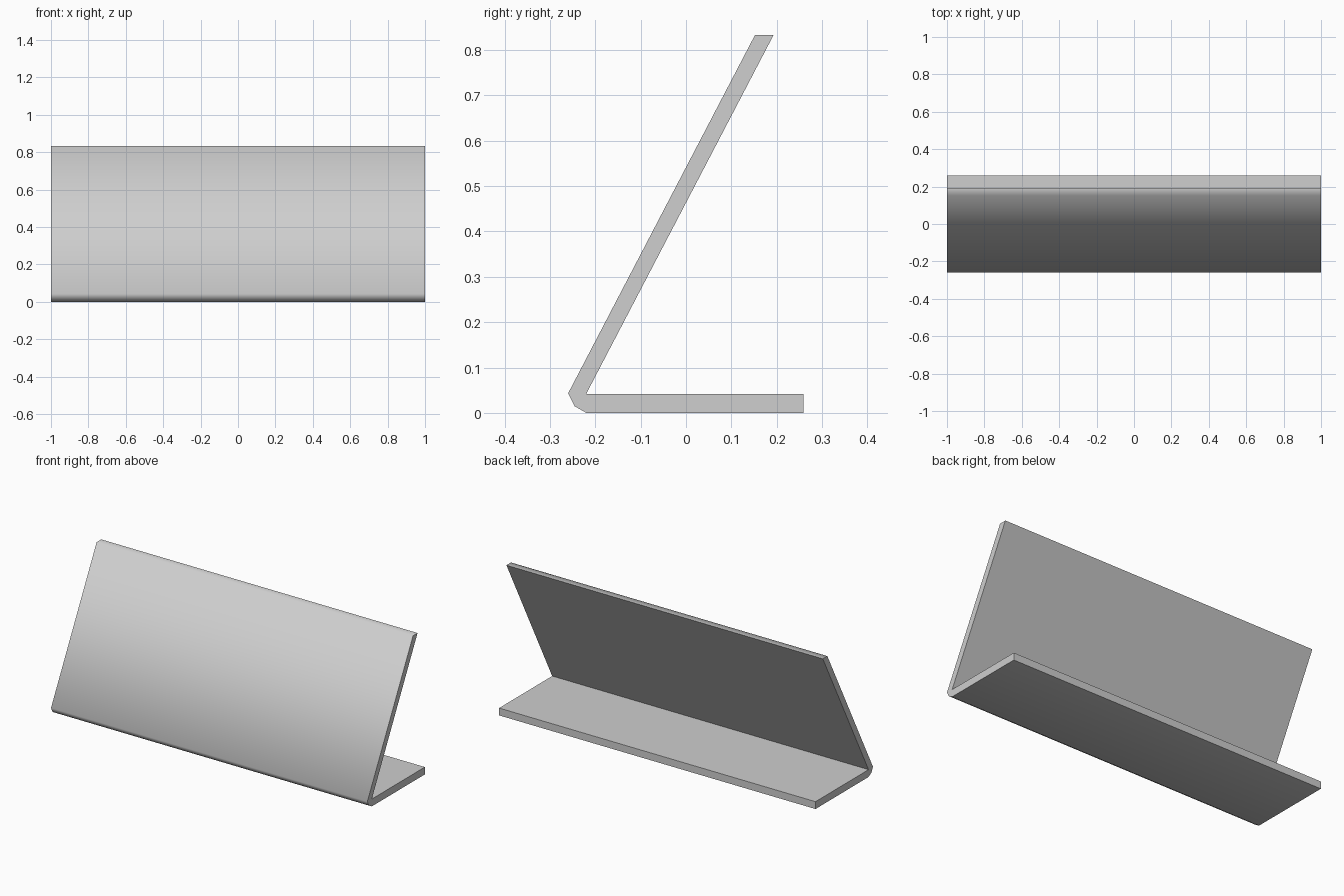
import bpy
import bmesh
import math

cube = bpy.data.objects.get("Cube")
if cube:
    bpy.data.objects.remove(cube, do_unlink=True)

# Plain light grey sheet material
grey = bpy.data.materials.new("light_grey")
grey.use_nodes = True
colour = (0.62, 0.62, 0.62, 1)
grey.diffuse_color = colour
grey.node_tree.nodes["Principled BSDF"].inputs["Base Color"].default_value = colour

# Side profile (y, z): base strip, rounded front bend, leaning panel
profile = [
    (0.259, 0.0), (0.259, 0.042),      # rear edge of the base
    (-0.22, 0.042),                    # inner corner
    (0.193, 0.833), (0.152, 0.833),    # top edge of the panel
    (-0.26, 0.043), (-0.246, 0.015), (-0.22, 0.0),  # outer bend
]

# Extrude the profile across the full width
bm = bmesh.new()
end = bm.faces.new([bm.verts.new((-1, y, z)) for y, z in profile])
out = bmesh.ops.extrude_face_region(bm, geom=[end], use_keep_orig=True)
moved = [v for v in out["geom"] if isinstance(v, bmesh.types.BMVert)]
bmesh.ops.translate(bm, verts=moved, vec=(2, 0, 0))
bmesh.ops.recalc_face_normals(bm, faces=bm.faces)
mesh = bpy.data.meshes.new("folded_stand")
bm.to_mesh(mesh)
bm.free()

stand = bpy.data.objects.new("folded_stand", mesh)
bpy.context.collection.objects.link(stand)
mesh.materials.append(grey)

# Outer skin reads as one smooth bend; ends and inner corner stay sharp
bpy.ops.object.select_all(action="DESELECT")
stand.select_set(True)
bpy.context.view_layer.objects.active = stand
bpy.ops.object.shade_smooth_by_angle(angle=math.radians(70))
